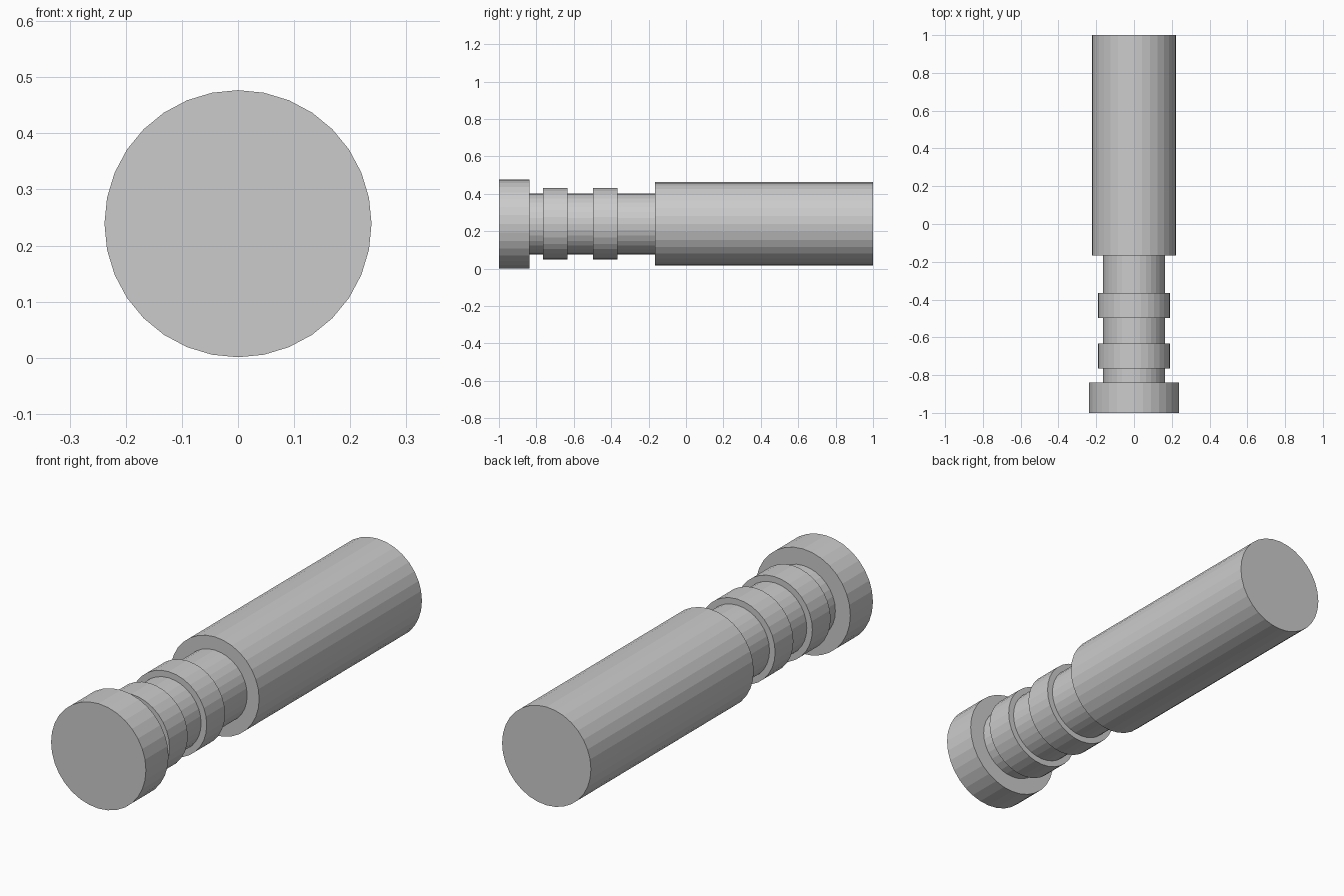
import bpy
import math

if "Cube" in bpy.data.objects:
    bpy.data.objects.remove(bpy.data.objects["Cube"])

AXIS_Z = 0.239


def cylinder(name, y0, y1, radius):
    """Flat-shaded 32-sided cylinder lying along y from y0 to y1."""
    bpy.ops.mesh.primitive_cylinder_add(
        vertices=32, radius=radius, depth=y1 - y0,
        location=(0, (y0 + y1) / 2, AXIS_Z), rotation=(math.pi / 2, 0, 0))
    obj = bpy.context.object
    obj.name = name
    bpy.ops.object.transform_apply(location=False, rotation=True, scale=True)
    return obj


# Wide end cap
cylinder("end_cap", -1.0, -0.838, 0.238)

# Narrow neck, seated slightly into the cap and the grip
cylinder("neck", -0.86, -0.14, 0.163)

# Raised rings around the neck
for i, y in enumerate((-0.764, -0.497)):
    cylinder(f"neck_ring_{i + 1}", y, y + 0.131, 0.191)

# Long grip
cylinder("grip", -0.167, 1.0, 0.223)
